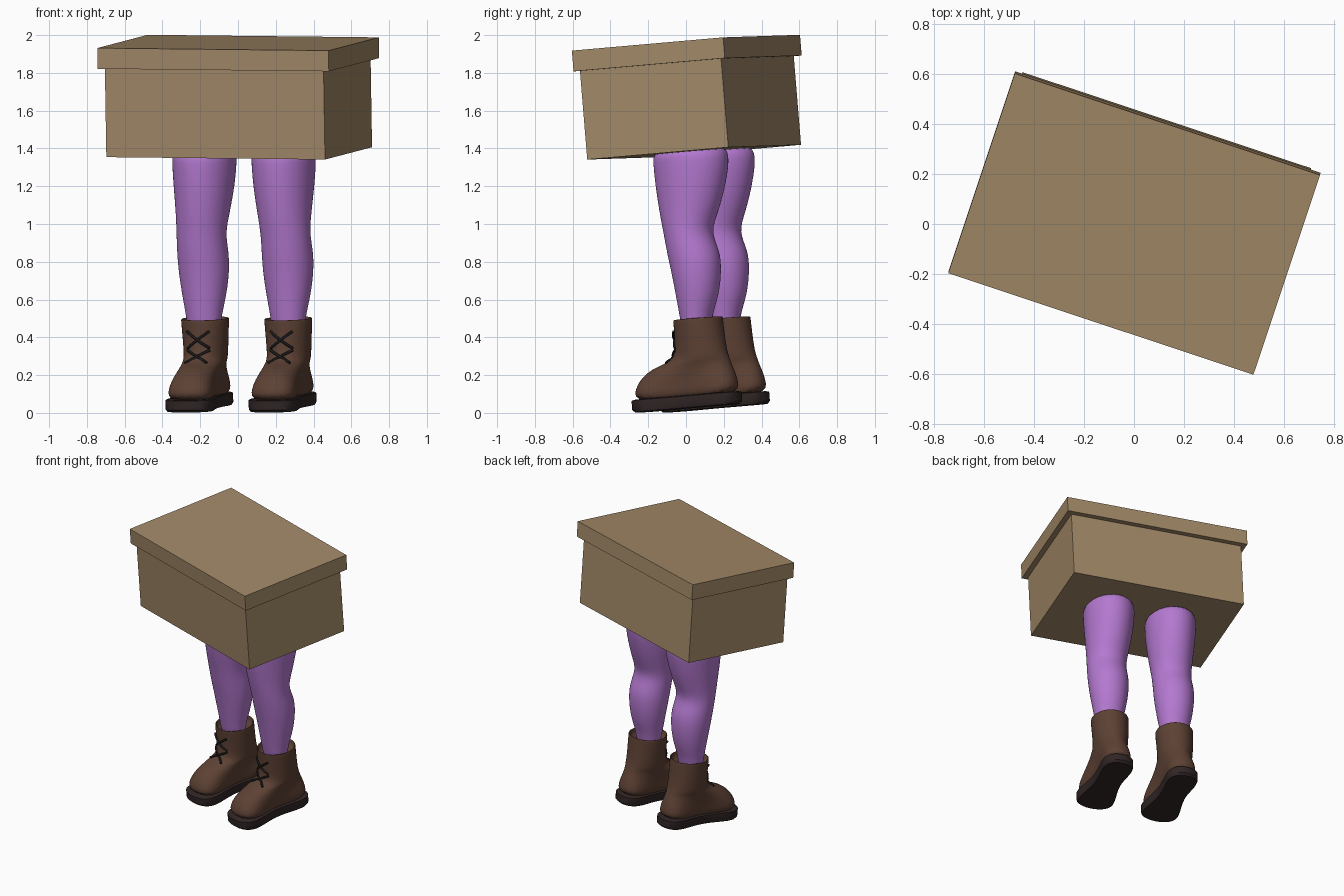
import bpy
import bmesh
import math
from mathutils import Matrix, Vector

if "Cube" in bpy.data.objects:
    bpy.data.objects.remove(bpy.data.objects["Cube"], do_unlink=True)

# The whole figure is turned sideways and pitched slightly forward
PITCH, YAW, ROLL = math.radians(4.75), math.radians(-18.4), math.radians(0.6)
POSE = Matrix.Rotation(YAW, 4, "Z") @ Matrix.Rotation(PITCH, 4, "X")


def material(name, colour):
    mat = bpy.data.materials.new(name)
    mat.use_nodes = True
    rgba = (*colour, 1)
    mat.diffuse_color = rgba
    mat.node_tree.nodes["Principled BSDF"].inputs["Base Color"].default_value = rgba
    return mat


CARDBOARD = material("cardboard tan", (0.36, 0.25, 0.137))
PURPLE = material("stocking purple", (0.456, 0.19, 0.63))
LEATHER = material("boot brown", (0.11, 0.053, 0.034))
RUBBER = material("sole dark brown", (0.031, 0.019, 0.019))
CORD = material("lace black", (0.012, 0.01, 0.01))


def add_object(name, data, mat):
    obj = bpy.data.objects.new(name, data)
    bpy.context.collection.objects.link(obj)
    data.materials.append(mat)
    return obj


def smooth(obj, angle):
    bpy.ops.object.select_all(action="DESELECT")
    obj.select_set(True)
    bpy.context.view_layer.objects.active = obj
    bpy.ops.object.shade_smooth_by_angle(angle=math.radians(angle))


def box(name, size, centre, mat):
    bm = bmesh.new()
    bmesh.ops.create_cube(bm, size=1)
    bmesh.ops.scale(bm, vec=size, verts=bm.verts)
    mesh = bpy.data.meshes.new(name)
    bm.to_mesh(mesh)
    bm.free()
    obj = add_object(name, mesh, mat)
    obj.location = POSE @ Vector(centre)
    obj.rotation_euler = (PITCH, ROLL, YAW)
    return obj


def loft(name, rings, side, mat, levels, sides=28):
    """Skin level rings: height, x, front, back, half width, toe flare, end flare."""
    bm = bmesh.new()
    loops = []
    for z, x, front, back, width, toe, ends in rings:
        loop = []
        for i in range(sides):
            t = math.tau * i / sides
            c, s = math.cos(t), math.sin(t)
            loop.append(bm.verts.new((
                side * x + (width + toe * c + ends * c * c) * s,
                (front + back) / 2 - (back - front) / 2 * c, z)))
        loops.append(loop)
    for a, b in zip(loops, loops[1:]):
        for i in range(sides):
            j = (i + 1) % sides
            bm.faces.new((a[i], a[j], b[j], b[i]))
    bm.faces.new(loops[0])
    bm.faces.new(loops[-1])
    bmesh.ops.recalc_face_normals(bm, faces=bm.faces)
    mesh = bpy.data.meshes.new(name)
    bm.to_mesh(mesh)
    bm.free()
    obj = add_object(name, mesh, mat)
    obj.matrix_world = POSE
    if levels:
        mod = obj.modifiers.new("rounding", "SUBSURF")
        mod.levels = mod.render_levels = levels
    smooth(obj, 180 if levels else 40)
    return obj


# Cardboard box and lid
box("box_body", (1.22, 0.79, 0.5), (-0.005, 0.157, 1.622), CARDBOARD)
box("box_lid", (1.29, 0.847, 0.11), (0, 0.162, 1.898), CARDBOARD)

# Leg sections: height, x, front, back, half width
LEG = [(*row, 0, 0) for row in (
    (1.4, .221, .015, .395, .165),
    (1.337, .221, .005, .425, .17),
    (1.188, .222, .01, .392, .16),
    (1.039, .228, .024, .338, .141),
    (.939, .235, .04, .287, .131),
    (.838, .236, .05, .332, .137),
    (.737, .235, .066, .332, .136),
    (.606, .235, .08, .31, .118),
    (.488, .235, .092, .256, .092),
    (.4, .235, .1, .25, .088))]

# Boot sections: height, front, back, half width, toe flare, end flare
BOOT_X = 0.232
BOOT = [(z, BOOT_X, *rest) for z, *rest in (
    (.06, -.2, .38, .09, .024, .13),
    (.14, -.19, .378, .092, .024, .12),
    (.2, -.148, .362, .1, .015, .055),
    (.238, -.09, .348, .105, 0, .015),
    (.257, -.03, .343, .11, 0, 0),
    (.28, .03, .335, .113, 0, 0),
    (.33, .05, .325, .117, 0, 0),
    (.475, .052, .318, .127, 0, 0),
    (.488, .052, .318, .127, 0, 0),
    (.488, .062, .308, .117, 0, 0),
    (.43, .064, .306, .115, 0, 0))]
SOLE = [(z, BOOT_X, front, back, width, .024, .135) for z, front, back, width in (
    (.018, -.195, .373, .088),
    (.032, -.21, .388, .096),
    (.08, -.21, .388, .096),
    (.084, -.195, .375, .088))]


def boot_front(x, z):
    """Depth of the boot's front surface at a sideways offset and height."""
    for low, high in zip(BOOT, BOOT[1:]):
        if low[0] <= z <= high[0]:
            f = (z - low[0]) / (high[0] - low[0])
            front, back, width = (low[k] + (high[k] - low[k]) * f for k in (2, 3, 4))
            c = math.sqrt(max(0, 1 - (x / width) ** 2))
            return (front + back) / 2 - (back - front) / 2 * c
    return 0


def laces(name, side):
    curve = bpy.data.curves.new(name, "CURVE")
    curve.dimensions = "3D"
    curve.bevel_depth = 0.007
    curve.bevel_resolution = 1
    curve.use_fill_caps = True
    steps = 10
    # Two crossed pairs of cord
    for top, bottom in ((0.425, 0.335), (0.325, 0.262)):
        for way in (-1, 1):
            spline = curve.splines.new("POLY")
            spline.points.add(steps)
            for i, point in enumerate(spline.points):
                x = way * 0.062 * (1 - 2 * i / steps)
                z = top + (bottom - top) * i / steps
                point.co = (side * BOOT_X + x, boot_front(x, z) - 0.005, z + 0.003, 1)
    obj = add_object(name, curve, CORD)
    obj.matrix_world = POSE


# Matching legs, boots, soles and laces
for label, side in (("left", 1), ("right", -1)):
    loft(label + "_leg", LEG, side, PURPLE, 2)
    loft(label + "_boot", BOOT, side, LEATHER, 2)
    loft(label + "_sole", SOLE, side, RUBBER, 0, 48)
    laces(label + "_laces", side)
